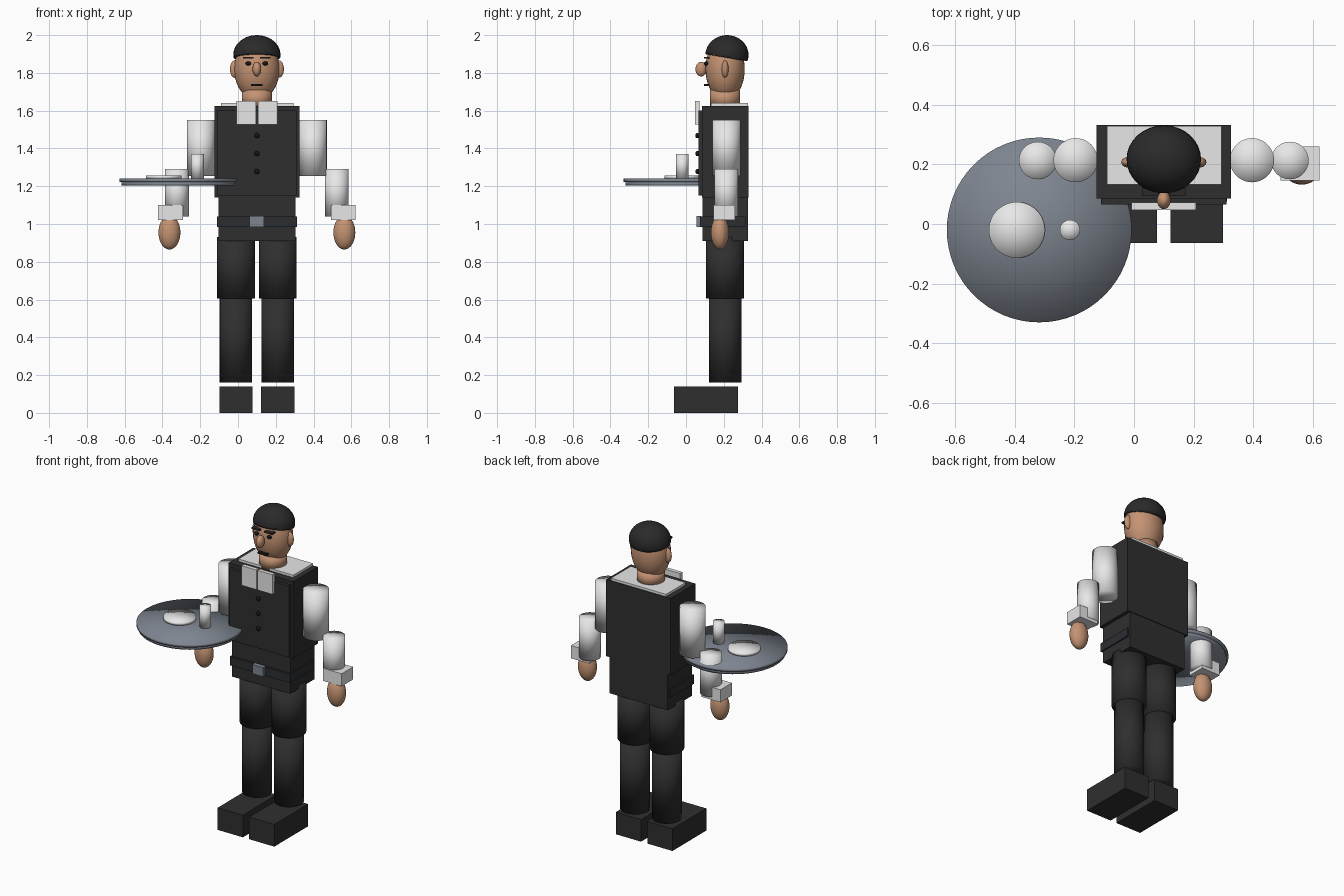
import bpy, bmesh
from mathutils import Vector, Matrix

if "Cube" in bpy.data.objects:
    bpy.data.objects.remove(bpy.data.objects["Cube"])


def material(name, r, g, b):
    m = bpy.data.materials.new(name)
    m.diffuse_color = (r, g, b, 1)
    m.use_nodes = True
    m.node_tree.nodes["Principled BSDF"].inputs["Base Color"].default_value = m.diffuse_color
    return m


SKIN = material("skin", 0.55, 0.29, 0.17)
WHITE = material("white cloth", 0.80, 0.80, 0.80)
CHARCOAL = material("charcoal cloth", 0.028, 0.028, 0.028)
HAIR = material("dark hair", 0.023, 0.023, 0.023)
BLACK = material("black", 0.008, 0.008, 0.008)
BELT = material("belt leather", 0.024, 0.026, 0.030)
STEEL = material("steel", 0.21, 0.235, 0.28)

CX = 0.1    # body centre line
CY = 0.207  # body depth centre


def finish(name, bm, mat, smooth):
    me = bpy.data.meshes.new(name)
    for f in bm.faces:
        f.smooth = smooth
    bm.to_mesh(me)
    bm.free()
    me.materials.append(mat)
    ob = bpy.data.objects.new(name, me)
    bpy.context.collection.objects.link(ob)
    return ob


def box(name, x, y, z, mat):
    """Box given by its (low, high) limits on each axis."""
    bm = bmesh.new()
    bmesh.ops.create_cube(bm, size=1)
    for v in bm.verts:
        v.co = Vector([(lo + hi) / 2 + c * (hi - lo)
                       for c, (lo, hi) in zip(v.co, (x, y, z))])
    return finish(name, bm, mat, False)


def cylinder(name, x, y, r, z0, z1, mat, sides=48):
    """Upright cylinder with softly shaded fan caps."""
    bm = bmesh.new()
    bmesh.ops.create_cone(bm, cap_ends=True, cap_tris=True, segments=sides,
                          radius1=r, radius2=r, depth=z1 - z0,
                          matrix=Matrix.Translation((x, y, (z0 + z1) / 2)))
    return finish(name, bm, mat, True)


def ellipsoid(name, centre, radii, mat, u=32, v=20, cut=None):
    """Ellipsoid, optionally keeping only the side the cut normal points to."""
    bm = bmesh.new()
    bmesh.ops.create_uvsphere(bm, u_segments=u, v_segments=v, radius=1)
    bmesh.ops.scale(bm, vec=radii, verts=bm.verts)
    bmesh.ops.translate(bm, vec=centre, verts=bm.verts)
    if cut:
        geom = bm.verts[:] + bm.edges[:] + bm.faces[:]
        bmesh.ops.bisect_plane(bm, geom=geom, plane_co=cut[0],
                               plane_no=cut[1], clear_inner=True)
        bmesh.ops.holes_fill(bm, edges=[e for e in bm.edges if e.is_boundary])
    return finish(name, bm, mat, True)


# Head, neck and hair
ellipsoid("head", (CX, CY, 1.82), (0.12, 0.104, 0.165), SKIN)
cylinder("neck", CX, CY, 0.08, 1.62, 1.71, SKIN)
ellipsoid("hair", (CX, 0.217, 1.895), (0.125, 0.114, 0.105), HAIR,
          cut=((CX, 0.217, 1.88), (0, 0.17, 1)))

# Face
ellipsoid("nose", (CX, 0.08, 1.82), (0.023, 0.03, 0.039), SKIN, 20, 12)
box("mouth", (0.07, 0.13), (0.095, 0.125), (1.731, 1.740), BLACK)

# Torso
box("shirt_body", (-0.09, 0.294), (0.132, 0.328), (1.15, 1.64), WHITE)
box("vest", (-0.125, 0.326), (0.085, 0.332), (1.14, 1.625), CHARCOAL)
box("vest_front", (-0.11, 0.31), (0.066, 0.09), (1.15, 1.60), CHARCOAL)
for i in range(3):
    ellipsoid(f"vest_button_{i + 1}", (CX, 0.06, 1.468 - 0.095 * i),
              (0.014, 0.011, 0.014), BLACK, 16, 10)

# Hips and belt
box("hips", (-0.102, 0.304), (0.088, 0.328), (0.91, 1.15), CHARCOAL)
box("belt", (-0.11, 0.312), (0.075, 0.315), (0.985, 1.04), BELT)
box("belt_buckle", (0.062, 0.138), (0.055, 0.08), (0.985, 1.043), STEEL)

# Paired parts, s = -1 left of the picture, +1 right
for s, side in ((-1, "left"), (1, "right")):
    def mx(d):
        return CX + s * d

    def span(a, b):
        return tuple(sorted((mx(a), mx(b))))

    # Face details
    ellipsoid(f"ear_{side}", (mx(0.117), CY, 1.82), (0.026, 0.018, 0.046),
              SKIN, 20, 12)
    ellipsoid(f"eye_{side}", (mx(0.045), 0.107, 1.85), (0.015, 0.012, 0.011),
              BLACK, 16, 10)
    box(f"eyebrow_{side}", span(0.017, 0.073), (0.094, 0.125),
        (1.876, 1.885), HAIR)
    # Neck tie flap
    box(f"tie_flap_{side}", span(0.005, 0.108), (0.047, 0.072),
        (1.528, 1.652), WHITE)
    # Arm
    cylinder(f"upper_sleeve_{side}", mx(0.296), 0.214, 0.074, 1.255, 1.55, WHITE)
    cylinder(f"lower_sleeve_{side}", mx(0.423), 0.213, 0.063, 1.04, 1.29, WHITE)
    box(f"cuff_{side}", span(0.392, 0.523), (0.146, 0.26), (1.02, 1.10), WHITE)
    ellipsoid(f"hand_{side}", (mx(0.463), 0.18, 0.955), (0.058, 0.048, 0.09), SKIN)
    # Leg
    cylinder(f"upper_leg_{side}", mx(0.111), CY, 0.1, 0.605, 0.93, CHARCOAL)
    cylinder(f"lower_leg_{side}", mx(0.111), CY, 0.086, 0.162, 0.62, CHARCOAL)
    box(f"shoe_{side}", span(0.022, 0.198), (-0.063, 0.275), (0, 0.14), CHARCOAL)

# Serving tray with a plate and a cup
TX, TY = -0.318, -0.02
cylinder("tray_base", TX, TY, 0.30, 1.203, 1.222, STEEL, 64)
cylinder("tray_rim", TX, TY, 0.31, 1.222, 1.24, STEEL, 64)
cylinder("plate", -0.393, TY, 0.094, 1.24, 1.257, WHITE)
cylinder("cup", -0.215, TY, 0.034, 1.24, 1.37, WHITE, 32)
